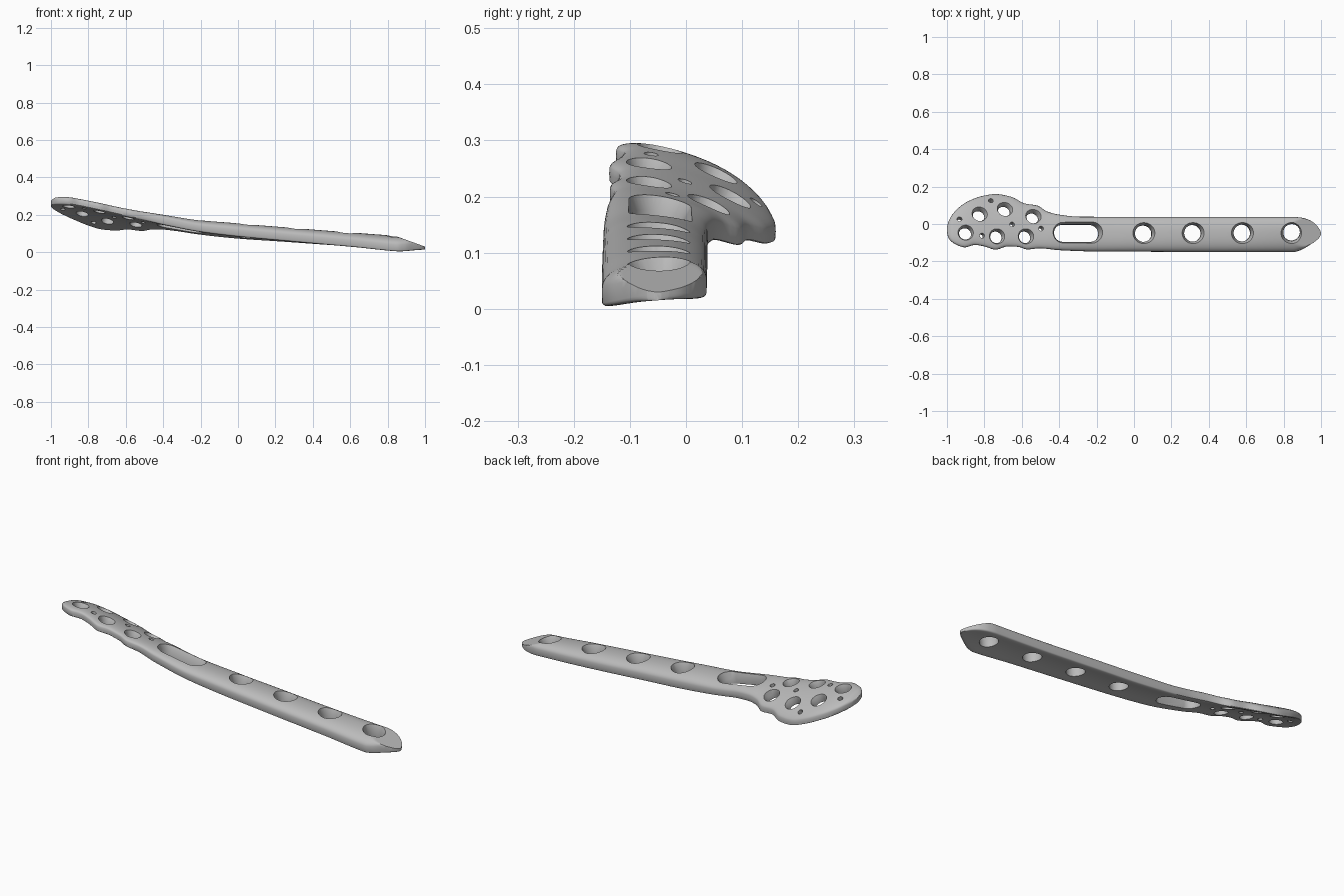
import bpy, bmesh, math
from mathutils import Vector, Matrix

if "Cube" in bpy.data.objects:
    bpy.data.objects.remove(bpy.data.objects["Cube"])


def curve(points):
    """Smooth monotone interpolation through (x, value) pairs."""
    xs, ys = zip(*points)
    d = [(ys[i + 1] - ys[i]) / (xs[i + 1] - xs[i]) for i in range(len(xs) - 1)]
    m = [d[0]] + [2 * a * b / (a + b) if a * b > 0 else 0 for a, b in zip(d, d[1:])] + [d[-1]]

    def f(x):
        i = max(k for k in range(len(d)) if k == 0 or xs[k] <= x)
        h = xs[i + 1] - xs[i]
        t = (x - xs[i]) / h
        return ((1 + 2 * t) * (1 - t) ** 2 * ys[i] + t * (1 - t) ** 2 * h * m[i]
                + t * t * (3 - 2 * t) * ys[i + 1] + t * t * (t - 1) * h * m[i + 1])
    return f


# Plan outline: rear and front edges
rear = curve([(-1, -.02), (-.993, .01), (-.975, .045), (-.94, .085), (-.89, .12), (-.81, .15),
              (-.74, .16), (-.655, .145), (-.585, .11), (-.515, .098), (-.465, .067), (-.4, .05),
              (-.29, .039), (.86, .037), (.9, .033), (.94, .02), (.975, -.005), (.993, -.03), (1, -.045)])
front = curve([(-1, -.04), (-.995, -.068), (-.98, -.09), (-.955, -.108), (-.905, -.125), (-.85, -.112),
               (-.8, -.12), (-.74, -.137), (-.675, -.12), (-.62, -.122), (-.57, -.136), (-.505, -.13),
               (-.4, -.14), (-.2, -.147), (.85, -.15), (.89, -.14), (.94, -.112), (.975, -.088),
               (.993, -.07), (1, -.055)])
# Underside height on the centre line, sideways tilt, thickness and edge roundness
mid = curve([(-1, .25), (-.9, .243), (-.74, .212), (-.5, .16), (-.4, .142), (-.2, .107), (0, .084),
             (.2, .068), (.6, .037), (.9, .017), (1, .015)])
tilt = curve([(-1, -.2), (-.5, -.2), (-.4, -.14), (-.2, -.1), (0, -.08), (.2, -.05), (.6, 0), (.9, .08), (1, .08)])
thick = curve([(-1, .028), (-.97, .042), (-.9, .046), (-.6, .047), (-.4, .055), (-.2, .062), (0, .069), (1, .069)])
power = curve([(-1, 4.5), (-.5, 4.5), (-.2, 3), (1, 3)])


def underside(x, y):
    c = y + .05
    return mid(x) + tilt(x) * c - 1.2 * c * c


def section(x, n=28):
    """Closed ring around the plate at one station."""
    a, b, t = front(x), rear(x), thick(x)
    ring = []
    for k in range(2 * n):
        upper = k <= n
        v = -math.cos(math.pi * k / n)
        p = power(x) if upper else 7
        h = max(0, 1 - abs(v) ** p) ** (1 / p)
        y = (a + b) / 2 + v * (b - a) / 2
        low = underside(x, y)
        z = low + t * (.45 + .55 * h if upper else .45 - .45 * h)
        # sloping flat on the shaft tip
        cap = .03 + .36 * (1 - x)
        ring.append((x, y, max(low + .004 * (h if upper else 0), min(z, cap)) if upper else min(z, cap)))
    return ring


def loft(bm, rings):
    rows = [[bm.verts.new(p) for p in r] for r in rings]
    n = len(rows[0])
    for r, s in zip(rows, rows[1:]):
        for i in range(n):
            bm.faces.new((r[i], r[(i + 1) % n], s[(i + 1) % n], s[i]))
    bm.faces.new(rows[0][::-1])
    bm.faces.new(rows[-1])


def finish(bm, name):
    bmesh.ops.recalc_face_normals(bm, faces=bm.faces)
    mesh = bpy.data.meshes.new(name)
    bm.to_mesh(mesh)
    bm.free()
    ob = bpy.data.objects.new(name, mesh)
    bpy.context.collection.objects.link(ob)
    return ob


# Plate body, with denser stations near both ends
N = 170
bm = bmesh.new()
stations = []
for i in range(N + 1):
    s = -1 + 2 * i / N
    stations.append(.55 * s + .45 * math.sin(s * math.pi / 2))
stations[1:1] = [-.999, -.997, -.993]
stations[-1:-1] = [.993, .997, .999]
loft(bm, [section(x) for x in sorted(stations)])
plate = finish(bm, "bone_plate")

# Hole cutters, aligned to the local surface
cut = bmesh.new()


def hole(x, y, r, flare=0, depth=.03, stretch=0, segs=40):
    top = underside(x, y) + thick(x)
    e = .02
    dx = (underside(x + e, y) - underside(x - e, y)) / (2 * e)
    dy = (underside(x, y + e) - underside(x, y - e)) / (2 * e)
    normal = Vector((-dx, -dy, 1)).normalized()
    across = Vector((1, 0, dx)).normalized()
    frame = Matrix((across, normal.cross(across), normal)).transposed()
    levels = [(-.16, r), (-depth, r), (0, r + flare), (.06, r + flare * 1.3)] if flare else [(-.16, r), (.06, r)]
    rings = []
    for h, q in levels:
        ring = []
        for k in range(segs):
            a = 2 * math.pi * (k + .5) / segs
            side = math.copysign(stretch, math.cos(a))
            ring.append(Vector((x, y, top)) + frame @ Vector((q * math.cos(a) + side, q * math.sin(a), h)))
        rings.append(ring)
    loft(cut, rings)


# Head screw holes
for x, y in [(-.825, .054), (-.69, .08), (-.538, .042), (-.9, -.046), (-.732, -.066), (-.578, -.066)]:
    hole(x, y, .033, .009, .022)
# Small pin holes
for x, y in [(-.765, .126), (-.933, .026), (-.812, -.062), (-.652, -.002), (-.497, -.024)]:
    hole(x, y, .013, segs=20)
# Long slot and shaft screw holes
hole(-.302, -.045, .047, .012, .03, stretch=.075)
for x in (.053, .316, .58, .845):
    hole(x, -.048, .045, .014, .035)
cutter = finish(cut, "hole_cutters")
cutter.hide_render = True
cutter.hide_viewport = True

mod = plate.modifiers.new("holes", "BOOLEAN")
mod.operation = "DIFFERENCE"
mod.solver = "EXACT"
mod.object = cutter
bpy.context.view_layer.objects.active = plate
plate.select_set(True)
bpy.ops.object.modifier_apply(modifier=mod.name)
bpy.data.objects.remove(cutter)

metal = bpy.data.materials.new("grey_metal")
metal.diffuse_color = (.5, .5, .5, 1)
metal.use_nodes = True
metal.node_tree.nodes["Principled BSDF"].inputs["Base Color"].default_value = metal.diffuse_color
plate.data.materials.clear()
plate.data.materials.append(metal)
bpy.ops.object.shade_smooth_by_angle(angle=math.radians(35))
